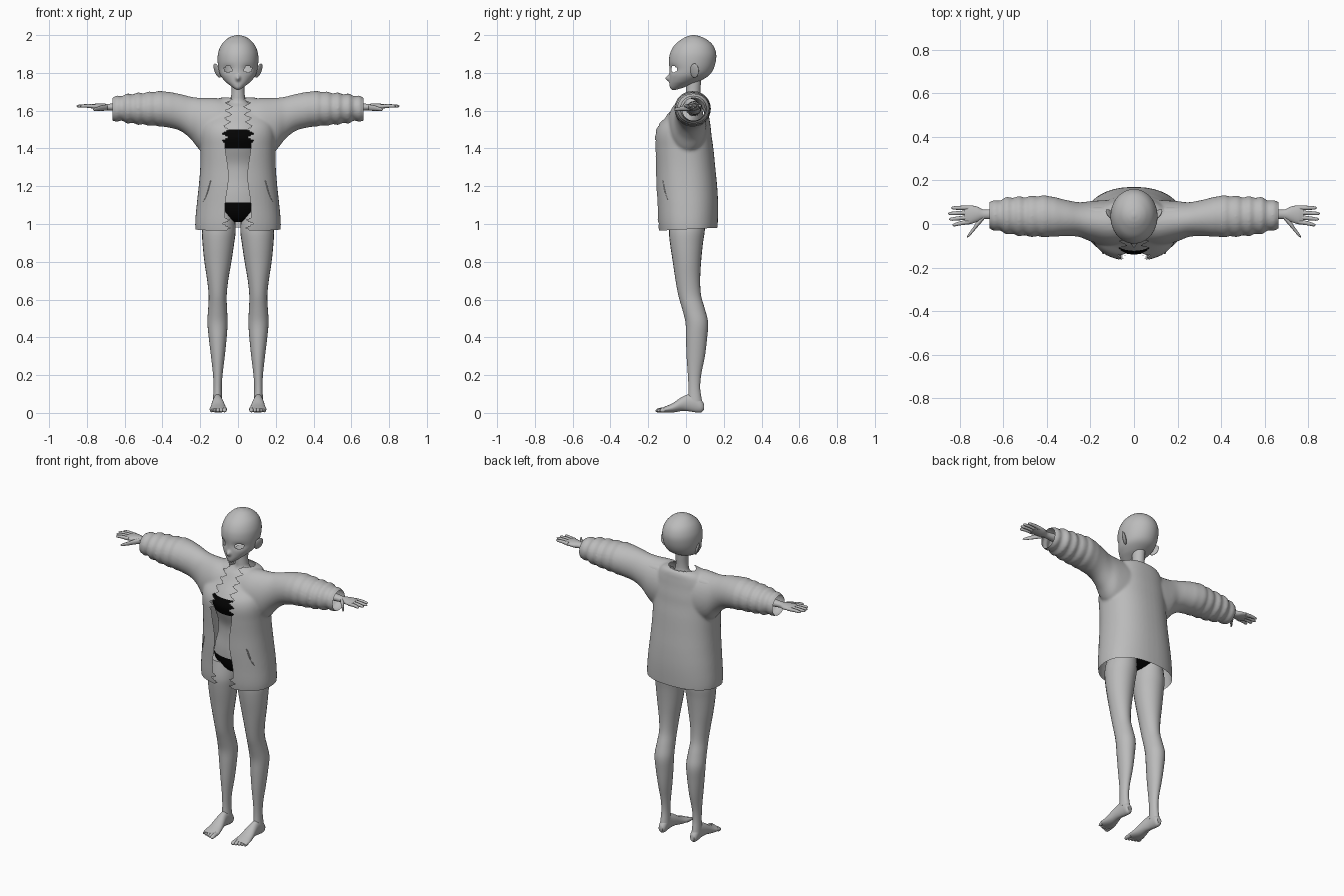
import bpy, bmesh, math

cube = bpy.data.objects.get("Cube")
if cube:
    bpy.data.objects.remove(cube)


def material(name, rgb):
    m = bpy.data.materials.new(name)
    m.use_nodes = True
    m.diffuse_color = (*rgb, 1)
    m.node_tree.nodes["Principled BSDF"].inputs["Base Color"].default_value = (*rgb, 1)
    return m


GREY = material("plain grey", (0.5, 0.5, 0.5))
BLACK = material("black fabric", (0.001, 0.001, 0.001))


def spline(rows, steps):
    """Smoothly resample rows, using the first column as the parameter."""
    def slope(i):
        a, b = rows[max(i - 1, 0)], rows[min(i + 1, len(rows) - 1)]
        return [(q - p) / (b[0] - a[0]) for p, q in zip(a, b)]
    out = []
    for i in range(len(rows) - 1):
        p, q, h = rows[i], rows[i + 1], rows[i + 1][0] - rows[i][0]
        m, n = slope(i), slope(i + 1)
        for k in range(steps):
            t = k / steps
            u = 1 - t
            out.append([u * u * (1 + 2 * t) * a + t * u * u * h * c
                        + t * t * (3 - 2 * t) * b - t * t * u * h * d
                        for a, b, c, d in zip(p, q, m, n)])
    return out + [list(rows[-1])]


def smooth(ob):
    bpy.ops.object.select_all(action='DESELECT')
    ob.select_set(True)
    bpy.context.view_layer.objects.active = ob
    bpy.ops.object.shade_smooth_by_angle(angle=math.radians(50))


def loft(name, axis, rows, seg=24, steps=4, power=2.0, mirror=False):
    """Skin rounded sections: (position, a_min, a_max, b_min, b_max).
    Sections span z, y along x; x, z along y; x, y along z."""
    order = {"x": (2, 1, 0), "y": (0, 2, 1), "z": (0, 1, 2)}[axis]
    bm = bmesh.new()
    rings = []
    for t, a0, a1, b0, b1 in spline(rows, steps):
        ring = []
        for k in range(seg):
            w = math.tau * k / seg
            c, s = math.cos(w), math.sin(w)
            a = (a0 + a1) / 2 + (a1 - a0) / 2 * math.copysign(abs(c) ** (2 / power), c)
            b = (b0 + b1) / 2 + (b1 - b0) / 2 * math.copysign(abs(s) ** (2 / power), s)
            abt = (a, b, t)
            ring.append(bm.verts.new([abt[i] for i in order]))
        rings.append(ring)
    for r, q in zip(rings, rings[1:]):
        for k in range(seg):
            j = (k + 1) % seg
            bm.faces.new((r[k], r[j], q[j], q[k]))
    bm.faces.new(rings[0][::-1])
    bm.faces.new(rings[-1])
    bmesh.ops.recalc_face_normals(bm, faces=bm.faces)
    me = bpy.data.meshes.new(name)
    bm.to_mesh(me)
    bm.free()
    me.materials.append(GREY)
    ob = bpy.data.objects.new(name, me)
    bpy.context.collection.objects.link(ob)
    smooth(ob)
    if mirror:
        ob.modifiers.new("Mirror", 'MIRROR').use_mirror_merge = False
    return ob


def sym(rows):
    """Rows given as (z, half width, y front, y back)."""
    return [(z, -w, w, f, b) for z, w, f, b in rows]


# Body with neck; two fabric bands coloured by height
body = loft("body", "z", sym([
    (1.01, .03, -.03, .05), (1.03, .09, -.06, .08), (1.08, .155, -.085, .12),
    (1.15, .15, -.09, .11), (1.25, .12, -.085, .08), (1.32, .12, -.09, .08),
    (1.4, .13, -.12, .085), (1.46, .14, -.14, .09), (1.52, .13, -.11, .09),
    (1.58, .12, -.06, .09), (1.62, .1, -.03, .085), (1.645, .05, -.005, .08),
    (1.68, .036, 0, .075), (1.76, .036, 0, .08)]), seg=40, steps=6)
body.data.materials.append(BLACK)
for f in body.data.polygons:
    if 1.4 < f.center.z < 1.505 or f.center.z < 1.11:
        f.material_index = 1

# Head with a small nose and open eye sockets
head = loft("head", "z", sym([
    (1.71, .008, -.073, -.055), (1.72, .024, -.083, -.02), (1.735, .044, -.087, .02),
    (1.755, .068, -.088, .07), (1.785, .092, -.088, .12), (1.82, .103, -.088, .145),
    (1.87, .108, -.09, .159), (1.91, .104, -.082, .158), (1.95, .087, -.058, .14),
    (1.98, .058, -.02, .105), (1.994, .032, .008, .073), (2, .006, .032, .046)]),
    seg=96, steps=6)
bm = bmesh.new()
bm.from_mesh(head.data)
for v in bm.verts:
    x, y, z = v.co
    if y < 0:
        v.co.y -= .022 * math.exp(-(x / .011) ** 2 - ((z - 1.772) / .014) ** 2)
        v.co.y += .01 * math.exp(-((abs(x) - .055) / .03) ** 2 - ((z - 1.82) / .02) ** 2)
holes = []
for f in bm.faces:
    c = f.calc_center_median()
    if c.y < .02 and ((abs(c.x) - .053) / .021) ** 2 + ((c.z - 1.82) / .016) ** 2 < 1:
        holes.append(f)
bmesh.ops.delete(bm, geom=holes, context='FACES')
bm.to_mesh(head.data)
bm.free()

# Ears
for name, side in (("left_ear", 1), ("right_ear", -1)):
    bpy.ops.mesh.primitive_uv_sphere_add(segments=20, ring_count=12, radius=1,
                                         location=(side * .11, .045, 1.812))
    ear = bpy.context.object
    ear.name = name
    ear.scale = (.008, .026, .04)
    ear.rotation_euler = (-.25, side * .3, -side * .55)
    ear.data.materials.append(GREY)
    smooth(ear)

# Legs and feet
loft("legs", "z", [
    (.06, .083, .133, .01, .085), (.13, .086, .13, .013, .075), (.2, .082, .132, .01, .08),
    (.3, .07, .143, .003, .1), (.4, .06, .155, 0, .112), (.48, .055, .162, -.003, .117),
    (.55, .058, .158, -.02, .1), (.62, .06, .155, -.04, .08), (.7, .052, .163, -.055, .075),
    (.8, .035, .178, -.07, .08), (.9, .02, .188, -.085, .09), (.97, .012, .19, -.09, .1),
    (1.07, .02, .17, -.075, .1)], mirror=True)
loft("feet", "y", [
    (-.135, .064, .146, .006, .024), (-.11, .058, .151, .002, .034), (-.07, .064, .146, .002, .052),
    (-.02, .075, .138, .01, .085), (.02, .083, .133, .008, .1), (.05, .084, .132, .003, .1),
    (.08, .086, .13, .003, .07), (.094, .094, .122, .014, .05)], mirror=True)
for i in range(5):
    x, r = .071 + .0175 * i, .012 - .001 * i
    tip = -.162 + .006 * i
    loft(f"toe_{i + 1}", "y", [
        (tip, x - .003, x + .003, .009, .014), (tip + .006, x - r * .8, x + r * .8, .004, .02),
        (tip + .02, x - r, x + r, .003, .026), (-.11, x - r, x + r, .005, .03)], seg=12, mirror=True)

# Arms with palms, fingers and thumbs
loft("arms", "x", [
    (.08, 1.57, 1.65, 0, .08), (.4, 1.58, 1.65, .01, .08), (.64, 1.598, 1.64, .02, .07),
    (.69, 1.602, 1.636, .022, .066), (.72, 1.602, 1.638, .01, .08), (.755, 1.608, 1.637, 0, .085),
    (.778, 1.613, 1.633, .006, .08)], mirror=True)


def digit(name, points):
    rows = [(x, z - r, z + r, y - r, y + r) for x, y, z, r in points]
    loft(name, "x", rows, seg=12, mirror=True)


for i, tip in enumerate((.835, .85, .854, .84)):
    y = .01 + .0215 * i
    end = -.004 + .026 * i
    digit(f"finger_{i + 1}", [(.755, y, 1.622, .011), (.8, (y + end) / 2, 1.625, .0095),
                              (tip - .008, end, 1.624, .007), (tip, end, 1.624, .002)])
digit("thumb", [(.69, .035, 1.617, .016), (.72, 0, 1.614, .015), (.742, -.03, 1.61, .011),
                (.76, -.052, 1.607, .008), (.767, -.059, 1.606, .002)])

# Jacket: torso and sleeves fused, then opened at hem, cuffs, collar and front
coat_rows = sym([
    (.93, .222, -.14, .163), (1, .227, -.15, .168), (1.1, .219, -.155, .17),
    (1.2, .208, -.16, .165), (1.3, .2, -.162, .155), (1.4, .198, -.167, .145),
    (1.47, .2, -.168, .135), (1.52, .195, -.152, .13), (1.57, .18, -.108, .122),
    (1.62, .16, -.068, .115), (1.66, .12, -.04, .105), (1.675, .06, -.01, .08)])
jacket = loft("jacket", "z", coat_rows, seg=48, power=2.3)
sleeve_rows = spline([
    (.05, 1.36, 1.66, -.1, .11), (.12, 1.36, 1.667, -.1, .11), (.2, 1.39, 1.668, -.08, .105),
    (.25, 1.45, 1.674, -.06, .1), (.31, 1.495, 1.689, -.055, .11), (.4, 1.515, 1.703, -.06, .13),
    (.5, 1.525, 1.695, -.055, .125), (.58, 1.535, 1.688, -.045, .122),
    (.63, 1.545, 1.678, -.03, .108), (.69, 1.542, 1.665, -.018, .1)], 5)
for r in sleeve_rows:
    fold = .005 * math.sin(r[0] * 110) * min(1, max(0, (r[0] - .35) * 8))
    r[1] -= fold
    r[2] += fold
    r[3] -= fold
    r[4] += fold
sleeves = loft("sleeves", "x", sleeve_rows, seg=40, steps=2, mirror=True)
bpy.ops.object.modifier_apply(modifier="Mirror")
jacket.select_set(True)
bpy.context.view_layer.objects.active = jacket
bpy.ops.object.join()
remesh = jacket.modifiers.new("Fuse", 'REMESH')
remesh.mode = 'VOXEL'
remesh.voxel_size = .007
soften = jacket.modifiers.new("Soften", 'SMOOTH')
soften.factor, soften.iterations = .5, 10
for m in ("Fuse", "Soften"):
    bpy.ops.object.modifier_apply(modifier=m)


def half_gap(z):
    """Half width of the front opening, toothed near both ends."""
    gap = .06 + .01 * math.cos((z - 1.07) * 17)
    if z > 1.43 or z < 1.03:
        gap += .08 * abs((z / .04) % 1 - .5) - .024
    return gap


bm = bmesh.new()
bm.from_mesh(jacket.data)
for co, no in (((0, 0, .972), (0, .05, -1)), ((.665, 0, 0), (1, 0, 0)), ((-.665, 0, 0), (-1, 0, 0))):
    bmesh.ops.bisect_plane(bm, geom=bm.verts[:] + bm.edges[:] + bm.faces[:],
                           plane_co=co, plane_no=no, clear_outer=True)
for v in bm.verts:
    gap = half_gap(v.co.z)
    if v.co.y < 0 and abs(abs(v.co.x) - gap) < .0045:
        v.co.x = math.copysign(gap, v.co.x)
gone = []
for f in bm.faces:
    x, y, z = f.calc_center_median()
    front = y < .01 and abs(x) < half_gap(z)
    collar = z > 1.6 and (x / .085) ** 2 + ((y - .035) / .058) ** 2 < 1
    if front or collar:
        gone.append(f)
bmesh.ops.delete(bm, geom=gone, context='FACES')
bm.to_mesh(jacket.data)
bm.free()
jacket.data.materials.clear()
jacket.data.materials.append(GREY)
smooth(jacket)

# Slanted pocket welts lying on the jacket front
welt = []
for k in range(7):
    z = 1.11 + .02 * k
    w, f, b = [r for r in coat_rows if r[0] >= z][0][2:]
    x = .188 - .043 * (k / 6) ** .7
    y = (f + b) / 2 - (b - f) / 2 * (1 - (x / w) ** 2.3) ** (1 / 2.3)
    welt.append((z, x - .004, x + .004, y - .003, y + .004))
loft("pocket_welts", "z", welt, seg=8, mirror=True)
